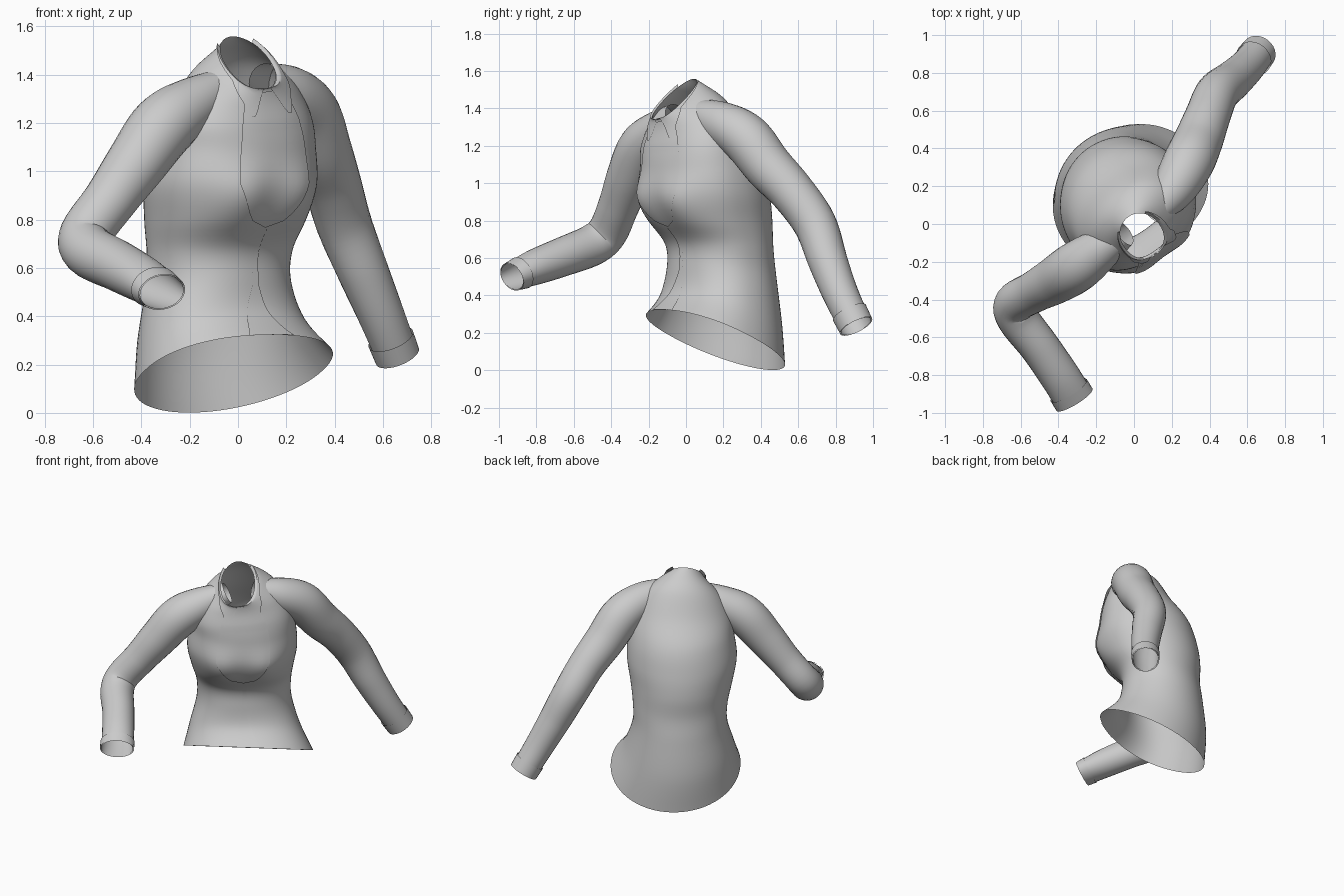
import bpy, math
from mathutils import Vector

cube = bpy.data.objects.get("Cube")
if cube:
    bpy.data.objects.remove(cube)

cloth = bpy.data.materials.new("grey_cloth")
cloth.use_nodes = True
grey = (0.6, 0.6, 0.6, 1)
cloth.diffuse_color = grey
cloth.node_tree.nodes["Principled BSDF"].inputs["Base Color"].default_value = grey

# Body rings, hem to neck:
# height, centre x, centre y, half width, front depth, back depth, tilt, turn in degrees
RINGS = [
    (.175, -.018, .145, .425, .315, .37, .47, 30),
    (.34, -.065, .17, .36, .265, .335, .30, 33),
    (.52, -.085, .19, .31, .265, .285, .12, 36),
    (.66, -.08, .18, .31, .26, .275, .05, 36),
    (.80, -.055, .13, .335, .29, .33, 0, 36),
    (.95, -.03, .09, .36, .30, .355, 0, 36),
    (1.10, -.01, .07, .345, .275, .33, -.05, 37),
    (1.23, .01, .03, .32, .22, .26, -.2, 38),
    (1.355, .02, 0, .25, .17, .195, -.45, 38),
    (1.43, .035, -.03, .155, .135, .135, -.7, 36),
    (1.45, .04, -.06, .11, .12, .12, -.9, 36),
]
TOP = len(RINGS) - 1


def spline(rows, s):
    """Smooth interpolation through a list of equal-length rows."""
    i = max(0, min(int(s), len(rows) - 2))
    t = s - i
    a, b, c, d = (rows[max(0, min(k, len(rows) - 1))] for k in range(i - 1, i + 3))
    return [q + t / 2 * (r - p + t * (2 * p - 5 * q + 4 * r - w + t * (3 * (q - r) + w - p)))
            for p, q, r, w in zip(a, b, c, d)]


def body(angle, s, lift=0):
    """Point on the body; angle 0 is the front, s counts rings upward."""
    z, cx, cy, a, front, back, tilt, turn = spline(RINGS, s)
    ct, st = math.cos(math.radians(turn)), math.sin(math.radians(turn))
    cs, sn = math.cos(angle), math.sin(angle)
    power = 0.88 if cs > 0 else 1
    u = math.copysign(abs(sn) ** power, sn) * (a + lift)
    f = math.copysign(abs(cs) ** power, cs) * ((front if cs > 0 else back) + lift)
    if cs > 0:  # bust
        for side in (-1, 1):
            f += .04 * math.exp(-((u - side * .15) / .13) ** 2 - ((s - 4.6) / .8) ** 2)
    roll = .11 * max(0, min(1, (s - 6) / 2))
    return Vector((cx + u * ct + f * st, cy + u * st - f * ct,
                   z + tilt * f + roll * u + (lift if s > 7 else 0)))


def grid(name, rows, closed=False):
    """Surface through rows of points."""
    n = len(rows[0])
    faces = []
    for j in range(len(rows) - 1):
        for i in range(n if closed else n - 1):
            k = (i + 1) % n
            faces.append((j * n + i, j * n + k, j * n + n + k, j * n + n + i))
    mesh = bpy.data.meshes.new(name)
    mesh.from_pydata([p for row in rows for p in row], [], faces)
    mesh.materials.append(cloth)
    obj = bpy.data.objects.new(name, mesh)
    bpy.context.collection.objects.link(obj)
    bpy.ops.object.select_all(action='DESELECT')
    obj.select_set(True)
    bpy.context.view_layer.objects.active = obj
    bpy.ops.object.shade_smooth_by_angle(angle=math.radians(50))


def patch(name, s0, s1, edge, lift, rows=24, cols=12):
    """Thin panel lying on the body, reaching edge(0..1) to both sides."""
    grid(name, [[body(edge(j / rows) * (2 * i / cols - 1), s0 + (s1 - s0) * j / rows, lift)
                 for i in range(cols + 1)] for j in range(rows + 1)])


def tube(name, path, start=0.0, grow=0, steps=6, sides=28):
    """Sleeve along rows of x, y, z, radius, flatness."""
    end = len(path) - 1
    count = max(2, round((end - start) * steps))
    rows = []
    for j in range(count + 1):
        s = start + (end - start) * j / count
        x, y, z, r, flat = spline(path, s)
        lo, hi = spline(path, max(0, s - .1)), spline(path, min(end, s + .1))
        tan = (Vector(hi[:3]) - Vector(lo[:3])).normalized()
        side = tan.cross(Vector((0, 0, 1))).normalized()
        up = tan.cross(side)
        rows.append([Vector((x, y, z)) + (r + grow) *
                     (side * math.cos(k * math.tau / sides) + up * flat * math.sin(k * math.tau / sides))
                     for k in range(sides)])
    grid(name, rows, True)


# Body shell
around = 72
grid("shirt_body", [[body(i * math.tau / around, s / 6) for i in range(around)]
                    for s in range(TOP * 6 + 1)], True)

# Rounded front bib and the placket that parts toward the hem
patch("front_bib", 3.75, 8.8, lambda v: (.47 - .06 * v) * min(1, v / .25) ** .5, .007)
patch("lower_placket", 0, 3.7, lambda v: .03 + .18 * max(0, 1 - 2 * v), .005, cols=4)

# Folded collar leaves: angle on the rim, angle and ring of the falling edge
LEAF = [(2.3, 2.3, 9.9), (1.4, 1.2, 9.4), (1.0, .85, 8.9),
        (.6, .5, 8.2), (.3, .24, 7.4), (.05, .06, 9.4)]
for name, side in (("right_collar", -1), ("left_collar", 1)):
    rows = []
    for i in range(26):
        rim, fall, ring = spline(LEAF, i / 5)
        rows.append([body(side * (rim + (fall - rim) * k / 8), TOP + (ring - TOP) * k / 8,
                          .012 * min(1, k / 2)) for k in range(9)])
    grid(name, rows)

# Sleeves: the right is bent at the elbow, the left hangs back
right_path = [
    (-.05, -.05, 1.36, .07, 1), (-.19, -.145, 1.275, .115, 1), (-.31, -.23, 1.185, .135, 1),
    (-.42, -.30, 1.035, .125, 1), (-.53, -.36, .88, .11, 1), (-.63, -.42, .74, .108, 1),
    (-.615, -.50, .67, .11, 1), (-.50, -.65, .61, .105, 1), (-.39, -.81, .55, .105, .9),
    (-.315, -.93, .50, .105, .7)]
left_path = [
    (.10, .05, 1.38, .07, 1), (.205, .18, 1.325, .115, 1), (.285, .32, 1.24, .135, 1),
    (.34, .44, 1.09, .13, 1), (.39, .57, .95, .12, 1), (.44, .69, .78, .115, 1),
    (.52, .76, .58, .105, 1), (.595, .83, .40, .095, 1), (.66, .91, .235, .088, 1)]
for name, path in (("right", right_path), ("left", left_path)):
    tube(name + "_sleeve", path)
    tube(name + "_cuff", path, len(path) - 1.5, .007)
